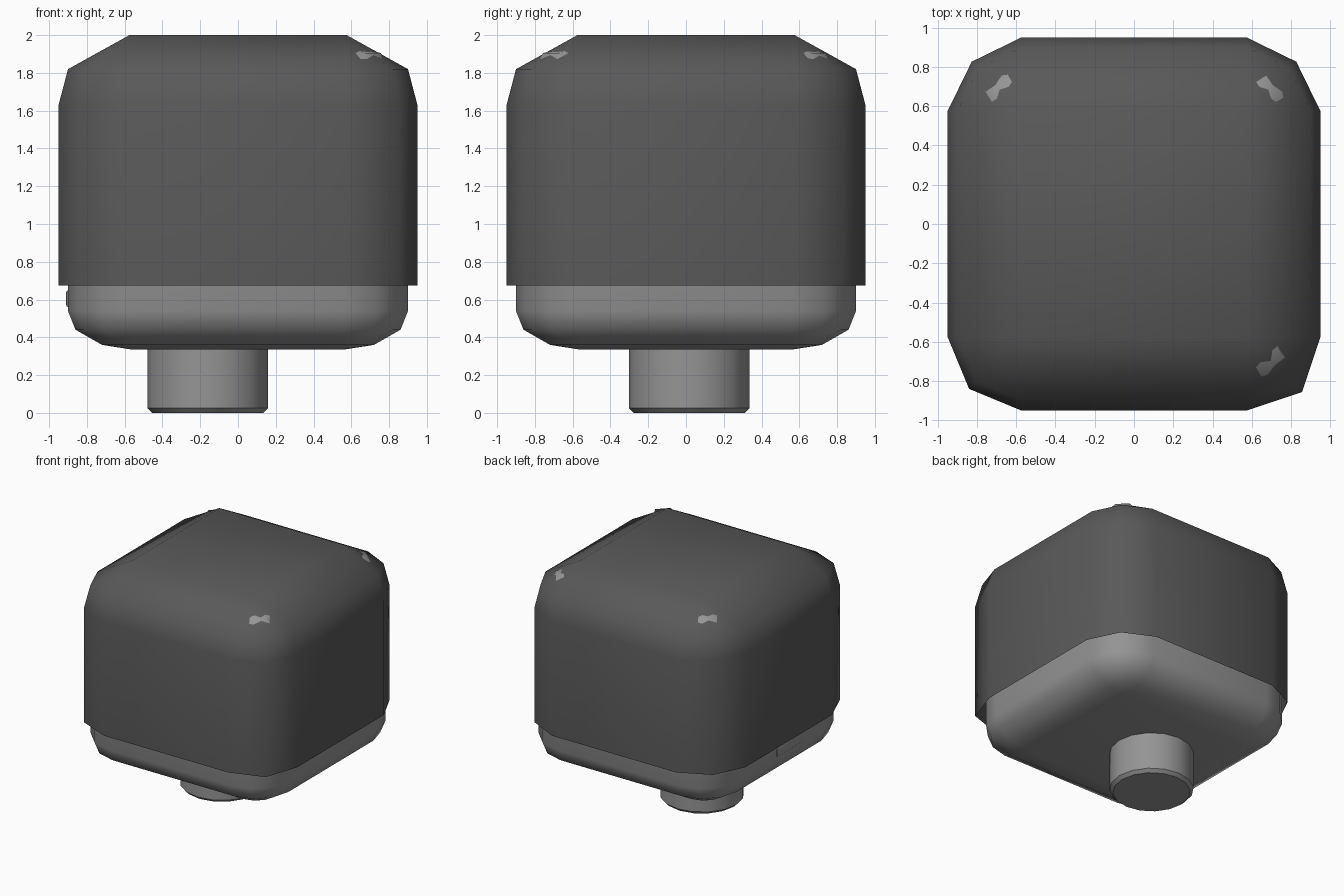
import bpy, bmesh, math
from mathutils import Matrix

if "Cube" in bpy.data.objects:
    bpy.data.objects.remove(bpy.data.objects["Cube"])


def material(name, v):
    mat = bpy.data.materials.new(name)
    mat.diffuse_color = (v, v, v, 1)
    mat.use_nodes = True
    mat.node_tree.nodes["Principled BSDF"].inputs["Base Color"].default_value = mat.diffuse_color
    return mat


def finish(name, bm, mat, angle=180):
    bmesh.ops.remove_doubles(bm, verts=bm.verts, dist=0.0005)
    bmesh.ops.recalc_face_normals(bm, faces=bm.faces)
    me = bpy.data.meshes.new(name)
    bm.to_mesh(me)
    bm.free()
    ob = bpy.data.objects.new(name, me)
    bpy.context.collection.objects.link(ob)
    me.materials.append(mat)
    bpy.ops.object.select_all(action='DESELECT')
    ob.select_set(True)
    bpy.context.view_layer.objects.active = ob
    bpy.ops.object.shade_smooth_by_angle(angle=math.radians(angle))
    return ob


FLAT = (0, 0, 0, 0)


def rounded_stack(profile, core, segs, bottom):
    """Loft rounded squares (half width, z, corner bulges) around a square core."""
    bm = bmesh.new()
    rings = []
    for half, z, bulge in profile:
        ring = []
        for q in range(4):
            for s in range(segs + 1):
                t = math.pi / 2 * (q + s / segs)
                r = half - core
                if 0 < s < segs:
                    r *= 1 + bulge[q]
                cx = core * (1 if q in (0, 3) else -1)
                cy = core * (1 if q < 2 else -1)
                ring.append(bm.verts.new((cx + r * math.cos(t), cy + r * math.sin(t), z)))
        rings.append(ring)
    n = len(rings[0])
    for a, b in zip(rings, rings[1:]):
        for i in range(n):
            j = (i + 1) % n
            bm.faces.new((a[i], a[j], b[j], b[i]))
    bm.faces.new(rings[-1])
    if bottom:
        bm.faces.new(rings[0])
    return bm


dark = material("dark_grey", 0.1)
grey = material("mid_grey", 0.3)

# Outer cap, open underneath, corners slightly uneven
uneven = (-0.05, -0.05, 0.0, 0.06)
cap = [(0.95, 0.675, uneven), (0.95, 1.63, uneven), (0.9, 1.82, uneven), (0.575, 2.0, FLAT)]
finish("outer_cap", rounded_stack(cap, 0.575, 2, False), dark)

# Inner body, three of its upper corners just break through the cap
poke = (0.48, 0.48, 0, 0.62)
body = [(0.56, 0.335, FLAT), (0.72, 0.36, FLAT), (0.86, 0.44, FLAT), (0.9, 0.54, FLAT),
        (0.9, 1.6, FLAT), (0.85, 1.77, FLAT), (0.70, 1.905, poke), (0.56, 1.945, FLAT)]
finish("inner_body", rounded_stack(body, 0.56, 3, True), grey)

# Round stem, off centre, with a chamfered lower rim
bm = bmesh.new()
bmesh.ops.create_cone(bm, cap_ends=True, segments=16, radius1=0.32, radius2=0.32,
                      depth=0.36, matrix=Matrix.Translation((-0.16, 0.017, 0.18)))
rim = [e for e in bm.edges if all(v.co.z < 0.01 for v in e.verts)]
bmesh.ops.bevel(bm, geom=rim, offset=0.025, segments=1, profile=0.5, affect='EDGES')
finish("stem", bm, grey, 30)

# Small port tab on the left side
bm = bmesh.new()
bmesh.ops.create_cube(bm, size=1, matrix=Matrix.Translation((-0.87, -0.08, 0.605))
                      @ Matrix.Diagonal((0.08, 0.34, 0.09, 1)))
bmesh.ops.bevel(bm, geom=bm.edges[:], offset=0.012, segments=2, profile=0.5, affect='EDGES')
finish("side_port", bm, grey, 40)
